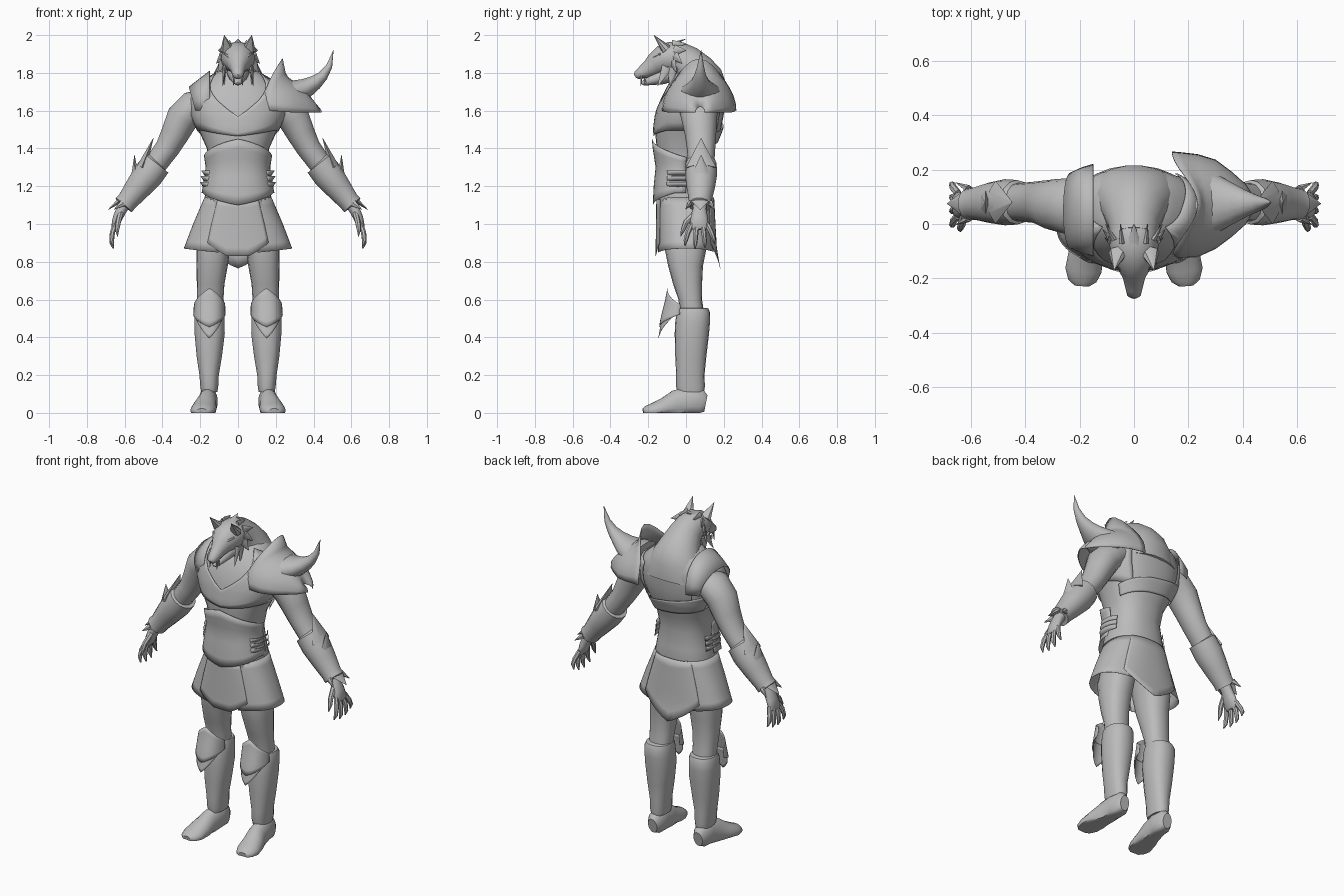
import bpy, math
from mathutils import Vector as V

grey = bpy.data.materials.new("plain_grey")
grey.diffuse_color = (0.5, 0.5, 0.5, 1)


def make(name, verts, faces, mirror=False, thick=0):
    me = bpy.data.meshes.new(name)
    me.from_pydata([(v[0], v[1], max(v[2], 0)) for v in verts], [], faces)
    me.materials.append(grey)
    ob = bpy.data.objects.new(name, me)
    bpy.context.collection.objects.link(ob)
    if thick:
        mod = ob.modifiers.new("thickness", "SOLIDIFY")
        mod.thickness = thick
        mod.offset = 0
    if mirror:
        mod = ob.modifiers.new("mirror", "MIRROR")
        mod.use_mirror_merge = False
    bpy.ops.object.select_all(action='DESELECT')
    ob.select_set(True)
    bpy.context.view_layer.objects.active = ob
    bpy.ops.object.mode_set(mode='EDIT')
    bpy.ops.mesh.select_all(action='SELECT')
    bpy.ops.mesh.normals_make_consistent(inside=False)
    bpy.ops.object.mode_set(mode='OBJECT')
    bpy.ops.object.shade_smooth_by_angle(angle=math.radians(42))
    return ob


def skin(name, rings, closed=True, **kw):
    """Bridge equal rings of points into one surface."""
    n = len(rings[0])
    verts = [p for r in rings for p in r]
    faces = []
    for i in range(len(rings) - 1):
        for j in range(n if closed else n - 1):
            k = (j + 1) % n
            faces.append((i * n + j, i * n + k, (i + 1) * n + k, (i + 1) * n + j))
    if closed:
        faces += [tuple(range(n))[::-1], tuple(range(len(verts) - n, len(verts)))]
    return make(name, verts, faces, **kw)


def tube(name, path, ref=(0, 1, 0), n=14, **kw):
    """Path rows: x, y, z, radius along ref, radius across."""
    pts = [V(p[:3]) for p in path]
    rings = []
    for i, p in enumerate(path):
        t = (pts[min(i + 1, len(pts) - 1)] - pts[max(i - 1, 0)]).normalized()
        u = V(ref)
        u = (u - t * u.dot(t)).normalized()
        w = t.cross(u)
        rings.append([pts[i] + u * p[3] * math.cos(a) + w * p[4] * math.sin(a)
                      for a in (2 * math.pi * k / n for k in range(n))])
    return skin(name, rings, **kw)


def spike(name, base, tip, ra, rb, ref=(0, 1, 0), n=6, mirror=True):
    return tube(name, [(*base, ra, rb), (*tip, .001, .001)], ref, n, mirror=mirror)


def at(table, z, a, off=0.0):
    """Point on a body table (z, xc, rx, yfront, yback) at height z, angle a from front."""
    z0 = max(min(z, table[-1][0]), table[0][0])
    for lo, hi in zip(table, table[1:]):
        if z0 <= hi[0]:
            break
    f = (z0 - lo[0]) / (hi[0] - lo[0])
    _, xc, rx, yf, yb = [p + (q - p) * f for p, q in zip(lo, hi)]
    s, c = math.sin(a), math.cos(a)
    pw = lambda v: math.copysign(abs(v) ** .85, v)
    return V((xc + (rx + off) * pw(s), (yf + yb) / 2 - ((yb - yf) / 2 + off) * pw(c), z))


def stack(name, table, n=24, **kw):
    return skin(name, [[at(table, r[0], 2 * math.pi * k / n) for k in range(n)] for r in table], **kw)


def wrap(name, table, a0, a1, lo, hi, off=.012, n=24, rows=7, **kw):
    """Plate hugging a body table, with edges given as functions of angle."""
    rings = []
    for i in range(n + 1):
        a = a0 + (a1 - a0) * i / n
        rings.append([at(table, lo(a) + (hi(a) - lo(a)) * j / rows, a, off) for j in range(rows + 1)])
    return skin(name, rings, closed=False, thick=.002, **kw)


# torso
torso = [(1.0, 0, .165, -.11, .12), (1.1, 0, .185, -.155, .14), (1.2, 0, .165, -.15, .135),
         (1.3, 0, .15, -.14, .125), (1.4, 0, .165, -.155, .145), (1.5, 0, .21, -.165, .185),
         (1.58, 0, .245, -.155, .2), (1.66, 0, .25, -.135, .205), (1.72, 0, .22, -.105, .205),
         (1.78, 0, .15, -.07, .185), (1.82, 0, .10, -.03, .15)]
stack("torso", torso, 28)

# chest vest with a V neckline, belly plate
def vest_top(a):
    a = abs(a)
    return 1.57 + .23 * min(a / 1.0, 1) - max(a - 1.0, 0) * .06

wrap("vest", torso, -2.5, 2.5, lambda a: 1.465 + .03 * min(abs(a), 1) - .05 * max(abs(a) - 1.6, 0),
     vest_top, .009, n=40)
wrap("belly_plate", torso, -1.6, 1.6, lambda a: 1.1 + .05 * min(abs(a), 1.3),
     lambda a: 1.45 - .06 * abs(a), .02)
wrap("back_strap", torso, 2.0, 4.28, lambda a: 1.4 + .03 * (a - 2), lambda a: 1.46 + .05 * (a - 2), .01)

# flared belt layers at the hips
for z, flare in ((1.195, .04), (1.225, .042), (1.255, .042)):
    arc = [1.0 + .9 * k / 10 for k in range(11)]
    skin("belt_layer", [[at(torso, z, a, .018) for a in arc],
                        [at(torso, z + .028, a, .02 + (flare - .02) * math.sin((a - 1.0) / .9 * math.pi))
                         for a in arc]], closed=False, thick=.002, mirror=True)

# vest strap over the bare shoulder
strap = []
for k in range(15):
    a = math.pi * k / 14
    s, c = math.sin(a) ** .7, math.cos(a)
    strap.append([(-.225 - .035 * s, .05 - .14 * c, 1.60 + .125 * s),
                  (-.19 - .012 * s, .05 - .158 * c, 1.60 + .17 * s),
                  (-.15, .05 - .17 * c, 1.60 + .21 * s)])
skin("shoulder_strap", strap, closed=False, thick=.003)

# skirt panels
skirt = [(.74, 0, .32, -.158, .178), (.86, 0, .288, -.152, .155), (1.0, 0, .235, -.15, .147),
         (1.14, 0, .175, -.148, .14)]
wrap("skirt_side", skirt, .3, 2.7, lambda a: .84 + .03 * math.sin(a), lambda a: 1.14, .002, mirror=True)
wrap("skirt_front", skirt, -.55, .55, lambda a: .83 + .07 * max(abs(a) - .14, 0) / .41,
     lambda a: 1.13, .008, 16)
wrap("skirt_back", skirt, math.pi - .65, math.pi + .65, lambda a: .765 + .2 * abs(a - math.pi),
     lambda a: 1.14, .008, 16)

# legs, boots, feet
stack("thigh", [(.5, .148, .065, -.03, .1), (.6, .147, .07, -.04, .085), (.68, .145, .073, -.068, .085),
                (.78, .137, .083, -.095, .09), (.88, .13, .09, -.115, .11), (1.02, .1, .09, -.11, .11)],
      16, mirror=True)
stack("boot", [(.11, .152, .043, -.045, .095), (.14, .152, .048, -.052, .1), (.2, .153, .052, -.052, .098),
               (.3, .152, .068, -.057, .108), (.42, .15, .081, -.06, .122), (.48, .151, .081, -.057, .127),
               (.53, .151, .079, -.05, .128), (.553, .15, .072, -.04, .118), (.556, .15, .064, -.03, .105)],
      18, mirror=True)
tube("foot", [(.155, .105, .05, .03, .045), (.155, .08, .055, .046, .073), (.157, .02, .06, .05, .08),
              (.165, -.05, .045, .052, .077), (.177, -.11, .025, .064, .058), (.186, -.17, .012, .067, .042),
              (.19, -.21, .008, .052, .03), (.191, -.227, .006, .028, .018)], (1, 0, 0), 18, mirror=True)

# knee guards in two overlapping plates
knee = [(.38, .152, .079, -.15, .1), (.5, .152, .082, -.13, .1), (.6, .15, .077, -.105, .085),
        (.68, .15, .07, -.09, .08)]
wrap("knee_guard_upper", knee, -1.45, 1.45, lambda a: .455 + .045 * abs(a),
     lambda a: .66 - .06 * abs(a), .004, 16, mirror=True)
wrap("knee_guard_lower", knee, -1.2, 1.2, lambda a: .395 + .1 * abs(a),
     lambda a: .53, -.002, 16, mirror=True)

# arms and bracers
tube("upper_arm", [(.17, .06, 1.645, .10, .07), (.235, .065, 1.622, .105, .088), (.295, .07, 1.56, .095, .088),
                   (.335, .077, 1.475, .083, .076), (.375, .08, 1.40, .075, .066), (.43, .08, 1.325, .07, .062),
                   (.47, .08, 1.27, .065, .06)], mirror=True)
tube("bracer", [(.425, .08, 1.325, .07, .066), (.43, .08, 1.32, .082, .08), (.475, .08, 1.262, .085, .083),
                (.53, .078, 1.192, .075, .071), (.585, .075, 1.122, .06, .057), (.605, .073, 1.10, .06, .058),
                (.607, .073, 1.097, .04, .038)], mirror=True)
spike("bracer_upper_spike", (.51, .08, 1.30), (.448, .08, 1.455), .08, .03)
spike("bracer_lower_spike", (.545, .08, 1.23), (.548, .08, 1.365), .065, .028)
spike("wrist_spike", (.625, .075, 1.125), (.688, .075, 1.075), .05, .016)
for y in (.02, .13):
    spike("wrist_side_spike", (.61, y, 1.11), (.655, y + (y - .075) * .4, 1.078), .014, .02)

# hands: palm, four fingers and a thumb
tube("palm", [(.585, .075, 1.125, .038, .034), (.615, .072, 1.08, .036, .03), (.638, .07, 1.03, .046, .026),
              (.652, .07, .985, .05, .02), (.655, .07, .972, .04, .012)], mirror=True)
for i, y in enumerate((.03, .058, .086, .112)):
    d = (y - .07) * .5
    drop = (.0, .014, .01, -.012)[i]
    tube("finger", [(.648, y, 1.0, .014, .014), (.665, y + d, .955, .014, .014),
                    (.669, y + d * 1.6, .913 - drop, .012, .012),
                    (.66, y + d * 1.8, .884 - drop, .003, .004)], n=7, mirror=True)
tube("thumb", [(.622, .045, 1.055, .016, .016), (.634, .0, 1.01, .015, .015),
               (.64, -.016, .97, .012, .012), (.638, -.028, .935, .002, .002)], (1, 0, 0), 7, mirror=True)

# neck hump and head
tube("neck", [(0, .13, 1.62, .18, .09), (0, .105, 1.70, .17, .118), (0, .08, 1.76, .145, .122),
              (0, .045, 1.81, .117, .11), (0, .0, 1.86, .095, .092), (0, -.05, 1.885, .085, .085)],
     (1, 0, 0), 18)
tube("head", [(0, .02, 1.885, .06, .055), (0, -.02, 1.885, .085, .08), (0, -.08, 1.878, .09, .087),
              (0, -.125, 1.868, .08, .077), (0, -.165, 1.845, .057, .06), (0, -.195, 1.823, .042, .046),
              (0, -.235, 1.80, .032, .033), (0, -.262, 1.787, .025, .022), (0, -.27, 1.782, .012, .01)],
     (1, 0, 0), 16)
tube("lower_jaw", [(0, -.07, 1.80, .06, .045), (0, -.13, 1.778, .045, .04), (0, -.19, 1.758, .03, .024),
                   (0, -.225, 1.747, .018, .014), (0, -.237, 1.746, .006, .005)], (1, 0, 0), 12)
tube("brow", [(.012, -.188, 1.862, .01, .01), (.04, -.168, 1.882, .012, .012),
              (.07, -.135, 1.9, .006, .008)], (0, 0, 1), 8, mirror=True)
spike("ear", (.058, -.105, 1.925), (.073, -.17, 2.0), .028, .036, (0, 1, 0), 8)
spike("upper_fang", (.022, -.235, 1.79), (.024, -.24, 1.73), .008, .008)
spike("lower_fang", (.02, -.215, 1.745), (.026, -.222, 1.785), .007, .007)

# fur tufts on cheeks and crown
for base, tip in (((.07, -.10, 1.83), (.082, -.15, 1.73)), ((.072, -.07, 1.83), (.075, -.085, 1.72)),
                  ((.078, -.07, 1.86), (.108, -.05, 1.80)), ((.082, -.06, 1.89), (.115, -.02, 1.85)),
                  ((.072, -.06, 1.92), (.105, -.0, 1.92)), ((.045, -.07, 1.945), (.05, .0, 1.955))):
    spike("fur_tuft", base, tip, .03, .012, (0, 0, 1) if tip[2] > 1.75 else (0, 1, 0))
spike("crown_tuft", (0, -.09, 1.945), (0, .0, 1.98), .035, .016, (1, 0, 0), mirror=False)

# single shoulder guard: arched shell, pointed collar edge and horn
rows = [(.14, .095, -.125, .265, 1.60, 1.875), (.175, .075, -.125, .262, 1.60, 1.80),
        (.235, .03, -.12, .255, 1.595, 1.775), (.30, .0, -.09, .235, 1.59, 1.75),
        (.36, -.005, -.045, .19, 1.59, 1.715), (.41, -.03, .0, .145, 1.59, 1.67),
        (.44, -.04, .05, .10, 1.59, 1.62)]
shell = []
for i, (x, lean, y0, y1, zb, zt) in enumerate(rows):
    ring = []
    for k in range(17):
        h = math.sin(math.pi * k / 16)
        rise = (min(zt, 1.80) - zb) * h + max(zt - 1.80, 0) * h ** 5
        ring.append((x + lean * h ** 4, (y0 + y1) / 2 - (y1 - y0) / 2 * math.cos(math.pi * k / 16), zb + rise))
    shell.append(ring)
skin("shoulder_guard", shell, closed=False, thick=.004)
tube("shoulder_horn", [(.24, .075, 1.685, .13, .08), (.31, .075, 1.70, .105, .064),
                       (.365, .075, 1.722, .075, .052), (.41, .075, 1.75, .05, .04),
                       (.45, .075, 1.785, .032, .028), (.483, .077, 1.835, .018, .017),
                       (.505, .08, 1.92, .001, .001)], n=14)
